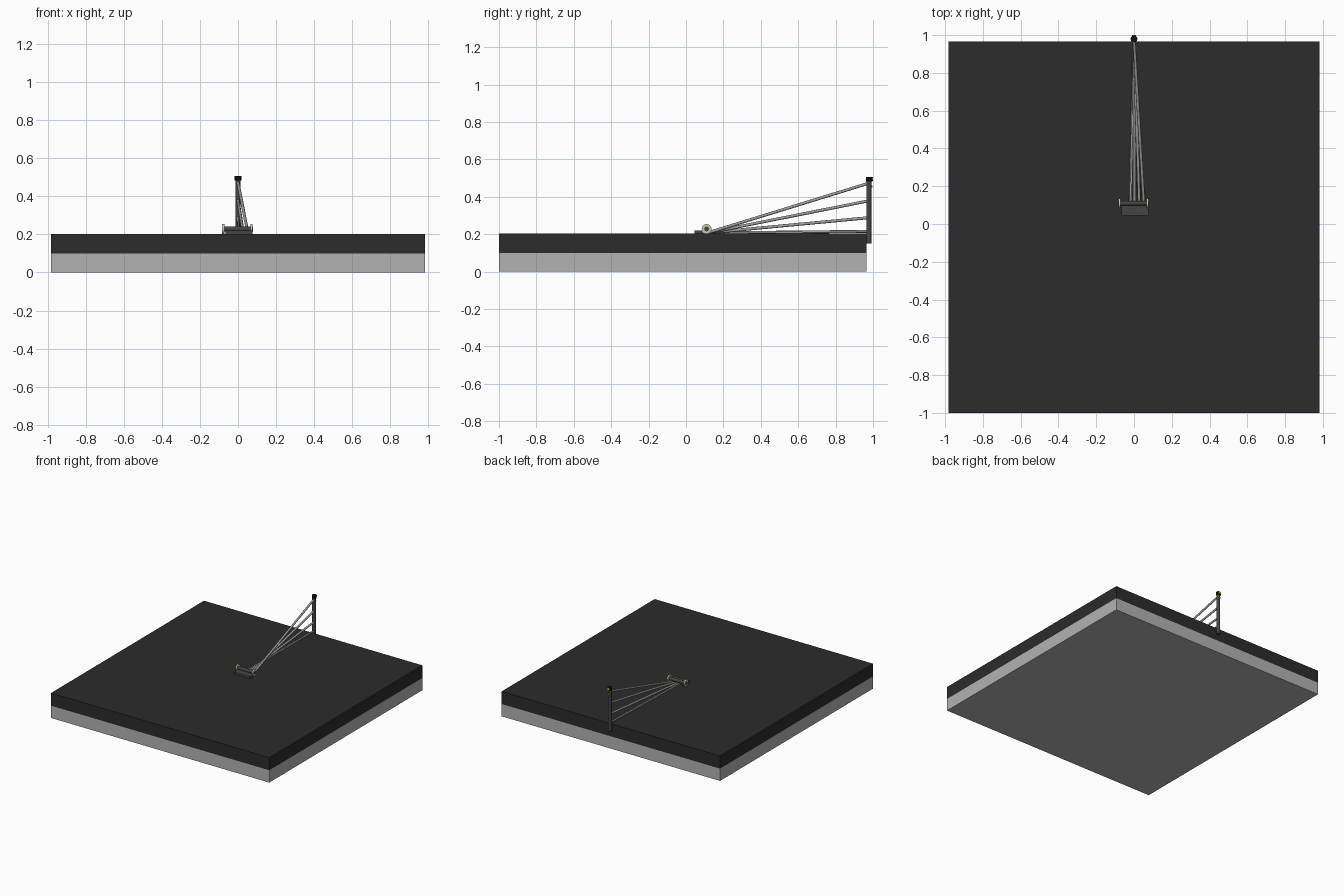
import bpy
from mathutils import Vector

if "Cube" in bpy.data.objects:
    bpy.data.objects.remove(bpy.data.objects["Cube"])


def material(name, rgb):
    m = bpy.data.materials.new(name)
    m.diffuse_color = (*rgb, 1)
    m.use_nodes = True
    m.node_tree.nodes["Principled BSDF"].inputs["Base Color"].default_value = m.diffuse_color
    return m


CHARCOAL = material("charcoal", (0.025, 0.025, 0.025))
PALE = material("pale_grey", (0.45, 0.45, 0.45))
STEEL = material("steel", (0.35, 0.35, 0.35))
DARK = material("dark_metal", (0.06, 0.06, 0.06))
BLACK = material("black", (0.004, 0.004, 0.004))
YELLOW = material("yellow", (0.7, 0.7, 0.03))
CREAM = material("cream", (0.6, 0.6, 0.42))


def finish(name, mat):
    o = bpy.context.object
    o.name = name
    o.data.materials.append(mat)
    return o


def box(name, lo, hi, mat):
    lo, hi = Vector(lo), Vector(hi)
    bpy.ops.mesh.primitive_cube_add(size=1, location=(lo + hi) / 2)
    o = finish(name, mat)
    o.scale = hi - lo
    return o


def rod(name, a, b, r, mat, sides=16):
    a, b = Vector(a), Vector(b)
    bpy.ops.mesh.primitive_cylinder_add(vertices=sides, radius=r, depth=(b - a).length,
                                        location=(a + b) / 2)
    o = finish(name, mat)
    o.rotation_euler = (b - a).to_track_quat('Z', 'Y').to_euler()
    bpy.ops.object.shade_smooth_by_angle()
    return o


# Two-layer slab
box("lower_slab", (-0.982, -1, 0), (0.982, 0.965, 0.1), PALE)
box("upper_slab", (-0.982, -1, 0.1), (0.982, 0.965, 0.203), CHARCOAL)

# Post with cap and rear lamp
rod("post", (0, 0.978, 0.15), (0, 0.978, 0.49), 0.014, DARK)
rod("post_cap", (0, 0.98, 0.483), (0, 0.98, 0.507), 0.018, BLACK)
rod("cap_lens", (0, 0.985, 0.495), (0, 1.0, 0.495), 0.010, YELLOW)
rod("post_stud", (0, 0.98, 0.455), (0, 0.997, 0.455), 0.006, STEEL)

# Stay rods fanning from the hinge to the post
for i, (x, z) in enumerate([(-0.018, 0.215), (0.003, 0.288), (0.028, 0.378), (0.052, 0.472)]):
    rod(f"stay_rod_{i + 1}", (x, 0.115, 0.207), (0, 0.975, z), 0.008, STEEL, 12)

# Hinge plate, shaft and end rollers
box("hinge_plate", (-0.066, 0.045, 0.2), (0.076, 0.11, 0.22), DARK)
rod("hinge_shaft", (-0.085, 0.11, 0.228), (0.079, 0.11, 0.228), 0.013, DARK)
for side, x in (("left", -0.077), ("right", 0.071)):
    rod(f"roller_{side}", (x - 0.006, 0.11, 0.228), (x + 0.006, 0.11, 0.228), 0.026, CREAM, 24)
